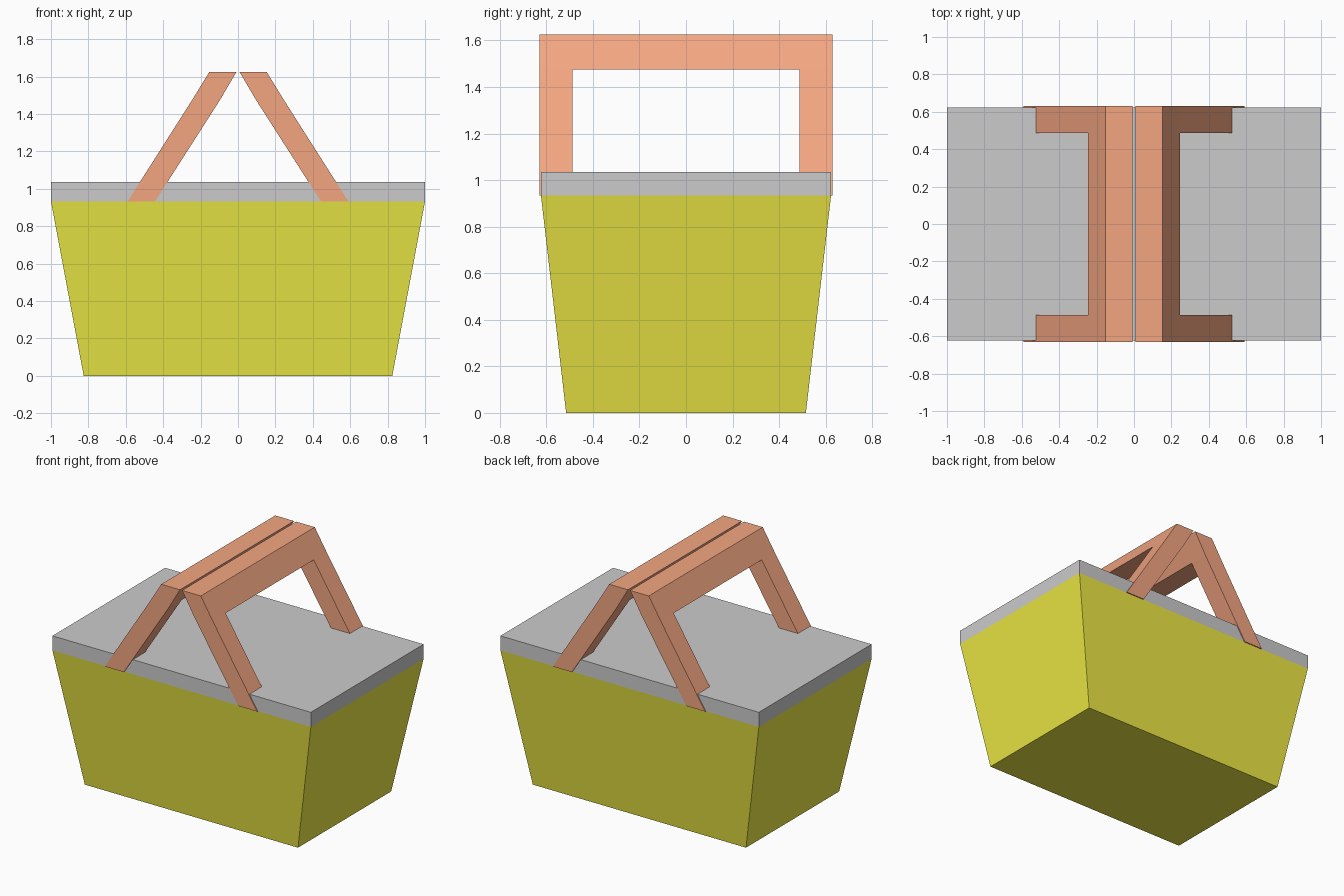
import bpy, bmesh

if "Cube" in bpy.data.objects:
    bpy.data.objects.remove(bpy.data.objects["Cube"])


def material(name, rgb):
    m = bpy.data.materials.new(name)
    m.diffuse_color = (*rgb, 1)
    m.use_nodes = True
    m.node_tree.nodes["Principled BSDF"].inputs["Base Color"].default_value = m.diffuse_color
    return m


def add_object(name, bm, mat=None):
    bmesh.ops.recalc_face_normals(bm, faces=bm.faces[:])
    me = bpy.data.meshes.new(name)
    bm.to_mesh(me)
    bm.free()
    ob = bpy.data.objects.new(name, me)
    bpy.context.collection.objects.link(ob)
    if mat:
        me.materials.append(mat)
    return ob


def tapered_box(name, bottom, top, z0, z1, mat=None):
    """Box with separate half sizes (x, y) at bottom and top."""
    bm = bmesh.new()
    bmesh.ops.create_cube(bm, size=2)
    for v in bm.verts:
        hx, hy = top if v.co.z > 0 else bottom
        v.co = (v.co.x * hx, v.co.y * hy, z1 if v.co.z > 0 else z0)
    return add_object(name, bm, mat)


def handle(name, side, mat):
    """Leaning U-shaped handle: a sheet of quads for each side, joined by a rim."""
    ys = (-0.63, -0.487, 0.487, 0.63)
    zs = (0.933, 1.475, 1.625)
    outer_x = (0.59, 0.245, 0.153)
    inner_x = (0.443, 0.096, 0.008)
    cells = [(0, 0), (2, 0), (0, 1), (1, 1), (2, 1)]
    bm = bmesh.new()
    grids = [[[bm.verts.new((side * xs[k], y, zs[k])) for k in range(3)] for y in ys]
             for xs in (outer_x, inner_x)]
    for g in grids:
        for j, k in cells:
            bm.faces.new((g[j][k], g[j + 1][k], g[j + 1][k + 1], g[j][k + 1]))
    # rim around the U outline
    path = [(0, 0), (0, 1), (0, 2), (1, 2), (2, 2), (3, 2), (3, 1), (3, 0),
            (2, 0), (2, 1), (1, 1), (1, 0)]
    a, b = grids
    for (j, k), (m, n) in zip(path, path[1:] + path[:1]):
        bm.faces.new((a[j][k], a[m][n], b[m][n], b[j][k]))
    return add_object(name, bm, mat)


yellow = material("yellow", (0.85, 0.82, 0.06))
orange = material("orange", (0.9, 0.38, 0.22))

# basket body and lid
tapered_box("basket_body", (0.825, 0.515), (1.0, 0.623), 0, 0.933, yellow)
tapered_box("lid", (1.0, 0.623), (1.0, 0.623), 0.933, 1.035)

# pair of handles
handle("handle_left", -1, orange)
handle("handle_right", 1, orange)
